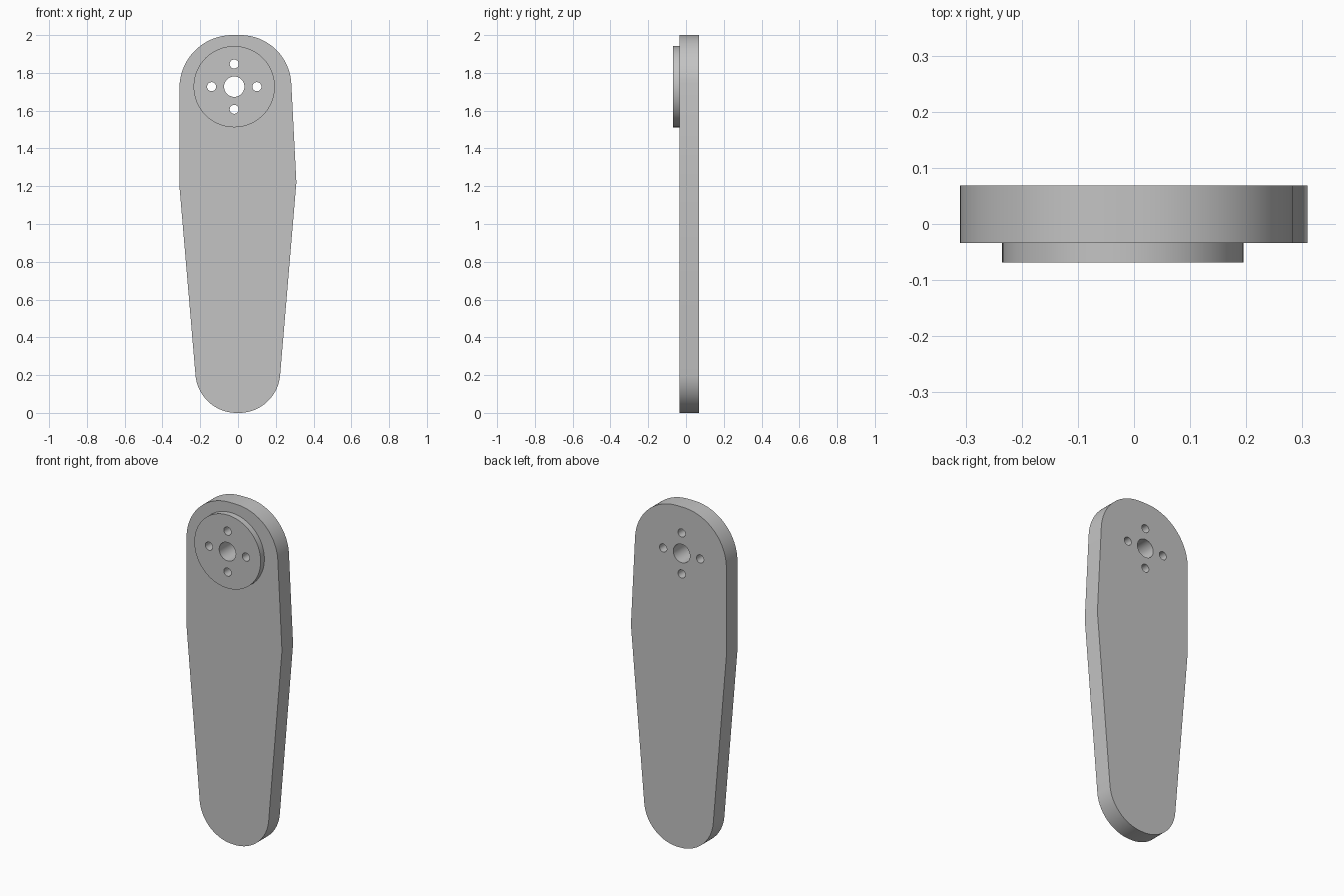
import bpy, bmesh
from math import cos, sin, pi, radians
from mathutils import Vector, Matrix

cube = bpy.data.objects.get("Cube")
if cube:
    bpy.data.objects.remove(cube, do_unlink=True)

grey = bpy.data.materials.new("plain grey")
grey.use_nodes = True
colour = (0.55, 0.55, 0.55, 1)
grey.diffuse_color = colour
grey.node_tree.nodes["Principled BSDF"].inputs["Base Color"].default_value = colour


def circle(centre, radius, steps):
    return [centre + radius * Vector((cos(2 * pi * i / steps), sin(2 * pi * i / steps)))
            for i in range(steps)]


def rounded_outline(corners, steps=24):
    """Closed outline whose corners (x, z, radius) are replaced by tangent arcs."""
    points = []
    for i, (x, z, radius) in enumerate(corners):
        p = Vector((x, z))
        if not radius:
            points.append(p)
            continue
        before = (Vector(corners[i - 1][:2]) - p).normalized()
        after = (Vector(corners[(i + 1) % len(corners)][:2]) - p).normalized()
        half = before.angle(after) / 2
        centre = p + (before + after).normalized() * radius / sin(half)
        reach = radius * cos(half) / sin(half)
        start, end = p + before * reach - centre, p + after * reach - centre
        sweep = pi - 2 * half
        for k in range(steps + 1):
            t = k / steps
            points.append(centre + (start * sin((1 - t) * sweep) + end * sin(t * sweep)) / sin(sweep))
    return points


def extruded_part(name, loops, front, back):
    """Fill the outer loop, leave the inner loops open, and extrude along y."""
    curve = bpy.data.curves.new(name + " profile", "CURVE")
    curve.dimensions = "2D"
    curve.fill_mode = "BOTH"
    curve.extrude = (back - front) / 2
    for loop in loops:
        spline = curve.splines.new("POLY")
        spline.points.add(len(loop) - 1)
        for point, co in zip(spline.points, loop):
            point.co = (co.x, co.y, 0, 1)
        spline.use_cyclic_u = True
    helper = bpy.data.objects.new(name + " helper", curve)
    bpy.context.collection.objects.link(helper)
    bpy.context.view_layer.update()
    depsgraph = bpy.context.evaluated_depsgraph_get()
    mesh = bpy.data.meshes.new_from_object(helper.evaluated_get(depsgraph))
    bpy.data.objects.remove(helper, do_unlink=True)
    bpy.data.curves.remove(curve)

    # Stand the profile upright and weld caps to walls
    bm = bmesh.new()
    bm.from_mesh(mesh)
    bm.transform(Matrix.Translation((0, (front + back) / 2, 0)) @ Matrix.Rotation(pi / 2, 4, "X"))
    bmesh.ops.remove_doubles(bm, verts=bm.verts, dist=0.0001)
    bmesh.ops.recalc_face_normals(bm, faces=bm.faces)
    bm.to_mesh(mesh)
    bm.free()
    mesh.name = name
    mesh.materials.clear()
    mesh.materials.append(grey)
    part = bpy.data.objects.new(name, mesh)
    bpy.context.collection.objects.link(part)
    bpy.ops.object.select_all(action="DESELECT")
    part.select_set(True)
    bpy.context.view_layer.objects.active = part
    bpy.ops.object.shade_smooth_by_angle(angle=radians(30))


# Shared hole pattern: a centre bore and four bolt holes
hub = Vector((-0.02, 1.727))
holes = [circle(hub, 0.054, 40)]
holes += [circle(c, 0.024, 24) for c in circle(hub, 0.12, 4)]

# Tapered arm plate with rounded ends
arm_outline = rounded_outline([
    (-0.208, 0, 0.218), (0.206, 0, 0.218), (0.309, 1.22, 0),
    (0.269, 2, 0.27), (-0.31, 2, 0.28), (-0.31, 1.2, 0)])
extruded_part("arm_plate", [arm_outline] + holes, -0.034, 0.069)

# Raised round boss on the front
extruded_part("hub_boss", [circle(hub, 0.215, 96)] + holes, -0.069, -0.034)
